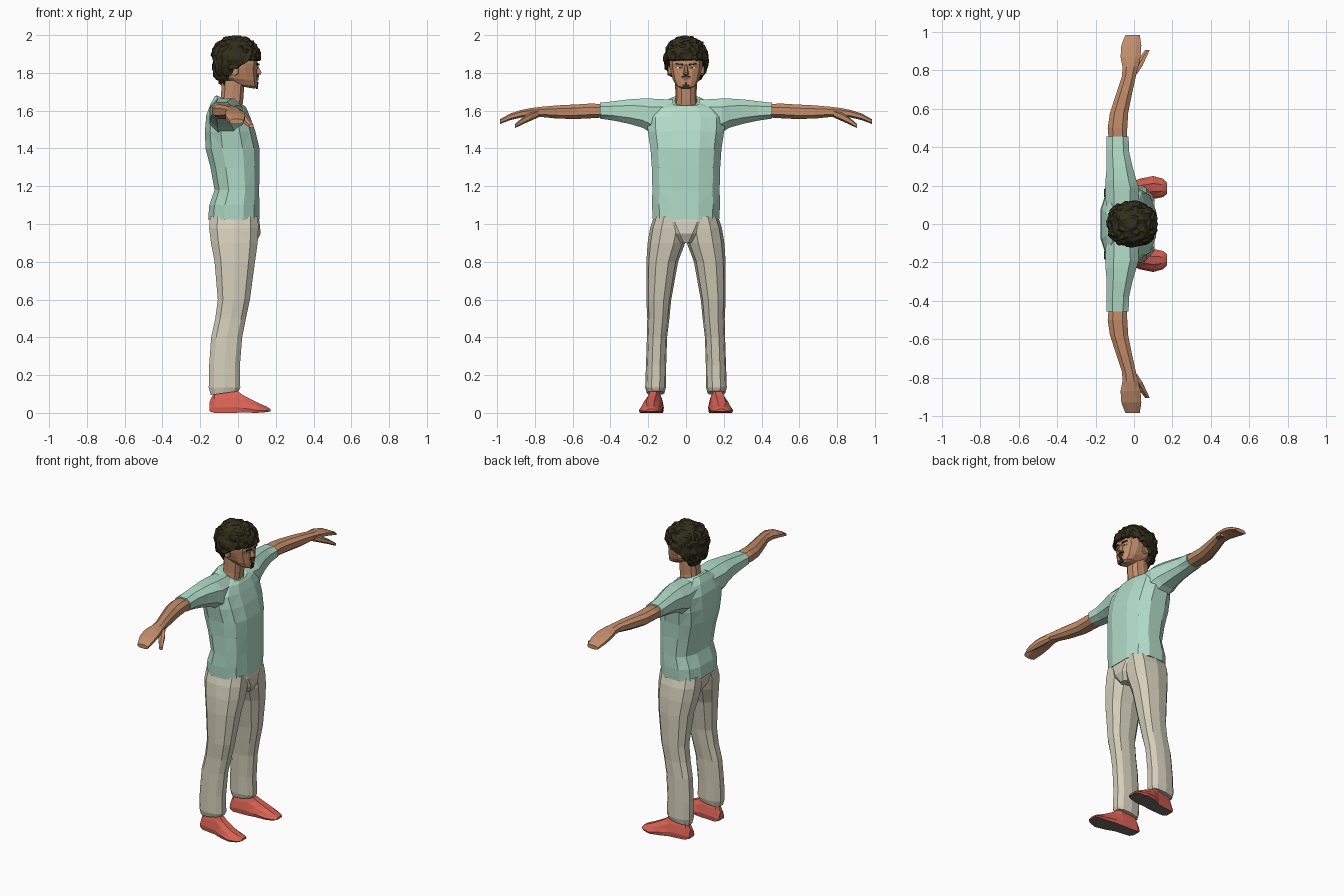
import bpy, bmesh, math, random
from mathutils import Vector, Matrix

random.seed(4)


def material(name, r, g, b):
    lin = [(c / 255 / 12.92) if c < 11 else ((c / 255 + 0.055) / 1.055) ** 2.4 for c in (r, g, b)]
    m = bpy.data.materials.new(name)
    m.diffuse_color = (*lin, 1)
    return m


SKIN = material("brown skin", 194, 140, 106)
SHIRT = material("mint cloth", 178, 220, 201)
PANTS = material("beige cloth", 212, 206, 186)
SHOE = material("red leather", 216, 98, 84)
SOLE = material("grey rubber", 112, 106, 102)
HAIR = material("dark hair", 50, 46, 28)
LIPS = material("lip red", 165, 92, 78)
EYE = material("eye white", 225, 215, 205)


def finish(name, bm, mats):
    bmesh.ops.recalc_face_normals(bm, faces=bm.faces)
    me = bpy.data.meshes.new(name)
    bm.to_mesh(me)
    bm.free()
    for m in mats:
        me.materials.append(m)
    ob = bpy.data.objects.new(name, me)
    bpy.context.collection.objects.link(ob)
    return ob


def oval(n, p):
    """Rounded-box outline in -1..1, n points."""
    out = []
    for i in range(n):
        a = (i + 0.5) * 2 * math.pi / n
        c, s = math.cos(a), math.sin(a)
        out.append((math.copysign(abs(c) ** p, c), math.copysign(abs(s) ** p, s)))
    k = max(abs(c) for c, s in out)
    h = max(abs(s) for c, s in out)
    return [(c / k, s / h) for c, s in out]


def loft(name, rings, mats, sole=False):
    bm = bmesh.new()
    rows = [[bm.verts.new(p) for p in r] for r in rings]
    n = len(rows[0])
    for a, b in zip(rows, rows[1:]):
        for i in range(n):
            bm.faces.new((a[i], a[(i + 1) % n], b[(i + 1) % n], b[i]))
    bm.faces.new(rows[0])
    bm.faces.new(rows[-1])
    bmesh.ops.recalc_face_normals(bm, faces=bm.faces)
    bmesh.ops.triangulate(bm, faces=bm.faces)
    if sole:
        for f in bm.faces:
            f.material_index = 1 if f.normal.z < -0.6 else 0
    return finish(name, bm, mats)


def upright(secs, n=12, p=0.75, s=1):
    """Rings stacked in z: (z, x0, x1, y0, y1, front drop)."""
    return [[Vector(((x0 + x1) / 2 + c * (x1 - x0) / 2,
                     s * ((y0 + y1) / 2 + d * (y1 - y0) / 2), z - drop * c))
             for c, d in oval(n, p)] for z, x0, x1, y0, y1, drop in secs]


def sideways(secs, s, n=8, p=0.8):
    """Rings stacked in y: (y, x0, x1, z0, z1)."""
    return [[Vector(((x0 + x1) / 2 + c * (x1 - x0) / 2, s * y,
                     (z0 + z1) / 2 + d * (z1 - z0) / 2)) for c, d in oval(n, p)]
            for y, x0, x1, z0, z1 in secs]


def centred(secs):
    return [(z, x0, x1, -h, h, drop) for z, x0, x1, h, drop in secs]


def plate(name, loc, size, mat, turn=0, roll=0):
    bm = bmesh.new()
    bmesh.ops.create_cube(bm, size=1)
    m = (Matrix.Translation(loc) @ Matrix.Rotation(turn, 4, 'Z')
         @ Matrix.Rotation(roll, 4, 'X') @ Matrix.Diagonal((*size, 1)))
    bm.transform(m)
    return finish(name, bm, [mat])


# Shirt body with a collar lower at the front
loft("shirt_body", upright(centred([
    (1.025, -0.158, 0.114, 0.176, 0), (1.10, -0.152, 0.113, 0.18, 0),
    (1.18, -0.124, 0.112, 0.178, 0), (1.30, -0.146, 0.114, 0.181, 0),
    (1.40, -0.172, 0.114, 0.188, 0), (1.49, -0.175, 0.092, 0.202, 0),
    (1.57, -0.168, 0.065, 0.205, 0.005), (1.625, -0.145, 0.045, 0.16, 0.012),
    (1.652, -0.122, 0.035, 0.09, 0.025), (1.653, -0.112, 0.026, 0.075, 0.027)])), [SHIRT])

# Pelvis with fly panel
loft("trouser_seat", upright(centred([
    (1.045, -0.148, 0.106, 0.165, 0), (1.01, -0.15, 0.114, 0.16, 0),
    (0.95, -0.135, 0.12, 0.09, 0), (0.90, -0.10, 0.095, 0.035, 0)])), [PANTS])

for s, side in ((1, "left"), (-1, "right")):
    # Sleeve
    loft(side + "_sleeve", sideways([
        (0.07, -0.145, 0.02, 1.50, 1.658), (0.19, -0.15, 0.025, 1.485, 1.664),
        (0.23, -0.148, 0.012, 1.51, 1.664), (0.30, -0.142, -0.008, 1.53, 1.66),
        (0.38, -0.142, -0.026, 1.547, 1.65), (0.455, -0.142, -0.028, 1.558, 1.642)], s), [SHIRT])
    # Bare arm and hand
    loft(side + "_arm", sideways([
        (0.42, -0.13, -0.038, 1.565, 1.633), (0.50, -0.137, -0.035, 1.56, 1.638),
        (0.58, -0.125, -0.03, 1.556, 1.633), (0.68, -0.092, -0.01, 1.558, 1.628),
        (0.77, -0.062, 0.01, 1.567, 1.62), (0.82, -0.06, 0.022, 1.566, 1.614),
        (0.87, -0.07, 0.034, 1.564, 1.604), (0.93, -0.066, 0.038, 1.55, 1.585),
        (0.984, -0.045, 0.03, 1.53, 1.555)], s), [SKIN])
    loft(side + "_thumb", sideways([
        (0.78, -0.02, 0.015, 1.565, 1.605), (0.825, 0.0, 0.045, 1.545, 1.59),
        (0.87, 0.03, 0.065, 1.525, 1.56), (0.905, 0.058, 0.082, 1.508, 1.53)], s, 6), [SKIN])
    # Trouser leg
    loft(side + "_trouser_leg", upright([
        (1.04, -0.148, 0.106, -0.01, 0.17, 0), (0.98, -0.153, 0.108, -0.01, 0.19, 0),
        (0.90, -0.143, 0.104, 0.004, 0.203, 0), (0.80, -0.124, 0.09, 0.042, 0.21, 0),
        (0.60, -0.107, 0.063, 0.078, 0.21, 0), (0.50, -0.12, 0.042, 0.088, 0.205, 0),
        (0.40, -0.142, 0.022, 0.10, 0.207, 0), (0.25, -0.153, 0.01, 0.105, 0.212, 0),
        (0.135, -0.155, 0.012, 0.106, 0.216, 0), (0.105, -0.145, 0.004, 0.114, 0.208, -0.01)],
        10, 0.8, s), [PANTS])
    # Shoe with grey underside
    rings = []
    for x, yc, w, top, low in ((-0.15, 0.155, 0.028, 0.06, 0.008), (-0.125, 0.157, 0.04, 0.115, 0),
                               (-0.02, 0.166, 0.046, 0.128, 0), (0.03, 0.18, 0.056, 0.092, 0.002),
                               (0.10, 0.19, 0.06, 0.056, 0), (0.15, 0.188, 0.048, 0.034, 0.004),
                               (0.172, 0.186, 0.03, 0.02, 0.008)):
        rings.append([Vector((x, s * (yc + w * a), low + (top - low) * b)) for a, b in
                      ((-0.9, 0), (0.9, 0), (1, 0.25), (0.75, 0.65), (0.35, 1),
                       (-0.35, 1), (-0.75, 0.65), (-1, 0.25))])
    loft(side + "_shoe", rings, [SHOE, SOLE], True)
    # Ear, brow and eye
    loft(side + "_ear", sideways([
        (0.07, -0.03, 0.005, 1.785, 1.835), (0.095, -0.038, 0.0, 1.785, 1.845)], s, 6), [SKIN])
    plate(side + "_eyebrow", (0.104, s * 0.036, 1.846), (0.009, 0.04, 0.008), HAIR, s * 0.3, s * 0.1)
    plate(side + "_eye", (0.099, s * 0.034, 1.827), (0.009, 0.026, 0.007), EYE, s * 0.3)
    plate(side + "_iris", (0.1, s * 0.033, 1.827), (0.0095, 0.008, 0.007), HAIR, s * 0.3)
    plate(side + "_moustache", (0.105, s * 0.014, 1.781), (0.009, 0.026, 0.005), HAIR, s * 0.1, -s * 0.2)

# Neck and head
loft("neck", upright(centred([
    (1.60, -0.10, 0.02, 0.066, 0), (1.67, -0.09, 0.028, 0.056, 0.01),
    (1.76, -0.085, 0.035, 0.058, 0)]), 10), [SKIN])
loft("head", upright(centred([
    (1.724, 0.0, 0.088, 0.032, 0.008), (1.738, -0.035, 0.103, 0.052, 0.012),
    (1.768, -0.08, 0.102, 0.07, 0.008), (1.80, -0.10, 0.10, 0.08, 0),
    (1.826, -0.11, 0.099, 0.086, 0), (1.846, -0.115, 0.105, 0.088, 0),
    (1.89, -0.115, 0.10, 0.088, 0), (1.94, -0.09, 0.07, 0.065, 0)]), 12, 0.65), [SKIN])

# Nose: wedge widening towards the tip
loft("nose", [[Vector((x, y, z)) for x, y in ((0.09, -w), (tip, -w * 0.4), (tip, w * 0.4), (0.09, w))]
              for z, w, tip in ((1.842, 0.009, 0.105), (1.803, 0.016, 0.124),
                                (1.793, 0.02, 0.122), (1.787, 0.014, 0.106))], [SKIN])
plate("upper_lip", (0.105, 0, 1.771), (0.009, 0.036, 0.007), LIPS)
plate("lower_lip", (0.104, 0, 1.763), (0.009, 0.028, 0.007), LIPS)
plate("goatee", (0.101, 0, 1.727), (0.0095, 0.036, 0.024), HAIR)
plate("soul_patch", (0.103, 0, 1.746), (0.009, 0.01, 0.014), HAIR)


# Curly hair: roughened ball trimmed along a stepped hairline
def hairline(x):
    steps = ((-0.055, 1.735), (-0.035, 1.79), (0.01, 1.825), (0.045, 1.85))
    return next((z for limit, z in steps if x < limit), 1.868)


bm = bmesh.new()
bmesh.ops.create_icosphere(bm, subdivisions=4, radius=1)
for v in bm.verts:
    d = Vector([math.copysign(abs(c) ** 0.85, c) for c in v.co]) * random.uniform(0.91, 1.04)
    x, y = -0.01 + d.x * 0.132, d.y * 0.12
    z = 1.87 + d.z * (0.125 if d.z > 0 else 0.16)
    if z < 1.83:
        y *= 1 - (1.83 - z) * 2.2
    v.co = (x, y, min(2.0, max(z, hairline(x) + random.uniform(-0.006, 0.006))))
finish("curly_hair", bm, [HAIR])
